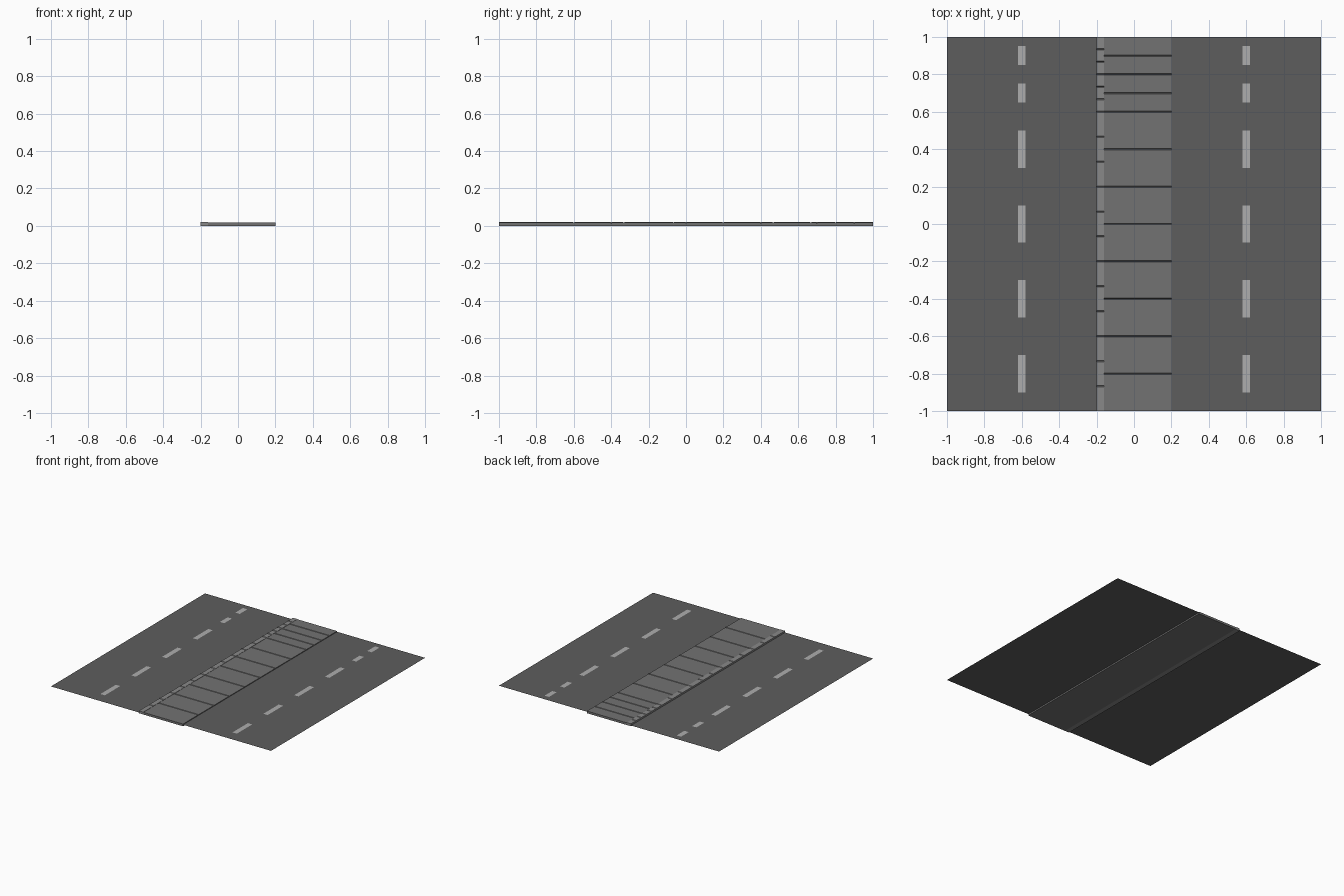
import bpy, bmesh

if "Cube" in bpy.data.objects:
    bpy.data.objects.remove(bpy.data.objects["Cube"])


def material(name, v):
    m = bpy.data.materials.new(name)
    m.diffuse_color = (v, v, v, 1)
    m.use_nodes = True
    m.node_tree.nodes["Principled BSDF"].inputs["Base Color"].default_value = m.diffuse_color
    return m


ASPHALT = material("asphalt", 0.11)
PAVING = material("paving", 0.17)
KERB = material("kerb_stone", 0.25)
PAINT = material("road_paint", 0.42)


def finish(name, bm, mat):
    mesh = bpy.data.meshes.new(name)
    bm.to_mesh(mesh)
    bm.free()
    obj = bpy.data.objects.new(name, mesh)
    bpy.context.collection.objects.link(obj)
    mesh.materials.append(mat)
    return obj


def rect(bm, x0, x1, y0, y1, z):
    bm.faces.new([bm.verts.new(p) for p in
                  ((x0, y0, z), (x1, y0, z), (x1, y1, z), (x0, y1, z))])


def grooved_strip(name, x0, x1, top, joints, mat, half=0.004, depth=0.006):
    """Long bar along y whose top is cut by a small V groove at each joint."""
    prof = [(-1, 0), (-1, top)]
    for y in joints:
        prof += [(y - half, top), (y, top - depth), (y + half, top)]
    prof += [(1, top), (1, 0)]
    bm = bmesh.new()
    a = [bm.verts.new((x0, y, z)) for y, z in prof]
    b = [bm.verts.new((x1, y, z)) for y, z in prof]
    n = len(prof)
    for i in range(n):
        j = (i + 1) % n
        bm.faces.new((a[i], a[j], b[j], b[i]))
    caps = [bm.faces.new(a), bm.faces.new(b[::-1])]
    bmesh.ops.triangulate(bm, faces=caps)
    bmesh.ops.recalc_face_normals(bm, faces=bm.faces[:])
    finish(name, bm, mat)


# Two carriageways at slightly different heights, with dashed lane lines
dashes = [(c, 0.1) for c in (-0.8, -0.4, 0.0, 0.4)] + [(0.7, 0.05), (0.9, 0.05)]
for side, x0, x1, z in (("left", -1, -0.2, 0.006), ("right", 0.2, 1, 0.012)):
    bm = bmesh.new()
    rect(bm, x0, x1, -1, 1, z)
    finish(side + "_road", bm, ASPHALT)

    bm = bmesh.new()
    cx = (x0 + x1) / 2
    for c, h in dashes:
        rect(bm, cx - 0.02, cx + 0.02, c - h, c + h, z + 0.001)
    finish(side + "_lane_dashes", bm, PAINT)

# Raised pavement slabs: joints get closer on the last stretch
slab_joints = [-1 + 0.2 * i for i in range(1, 9)] + [0.7, 0.8, 0.9]
grooved_strip("pavement_slabs", -0.16, 0.2, 0.018, slab_joints, PAVING)

# Kerb stones along the left edge
kerb_joints = [-1 + 0.4 / 3 * i for i in range(1, 13)]
kerb_joints += [0.6 + 0.2 / 3 * i for i in range(1, 6)]
grooved_strip("kerb_stones", -0.2, -0.16, 0.02, kerb_joints, KERB)
